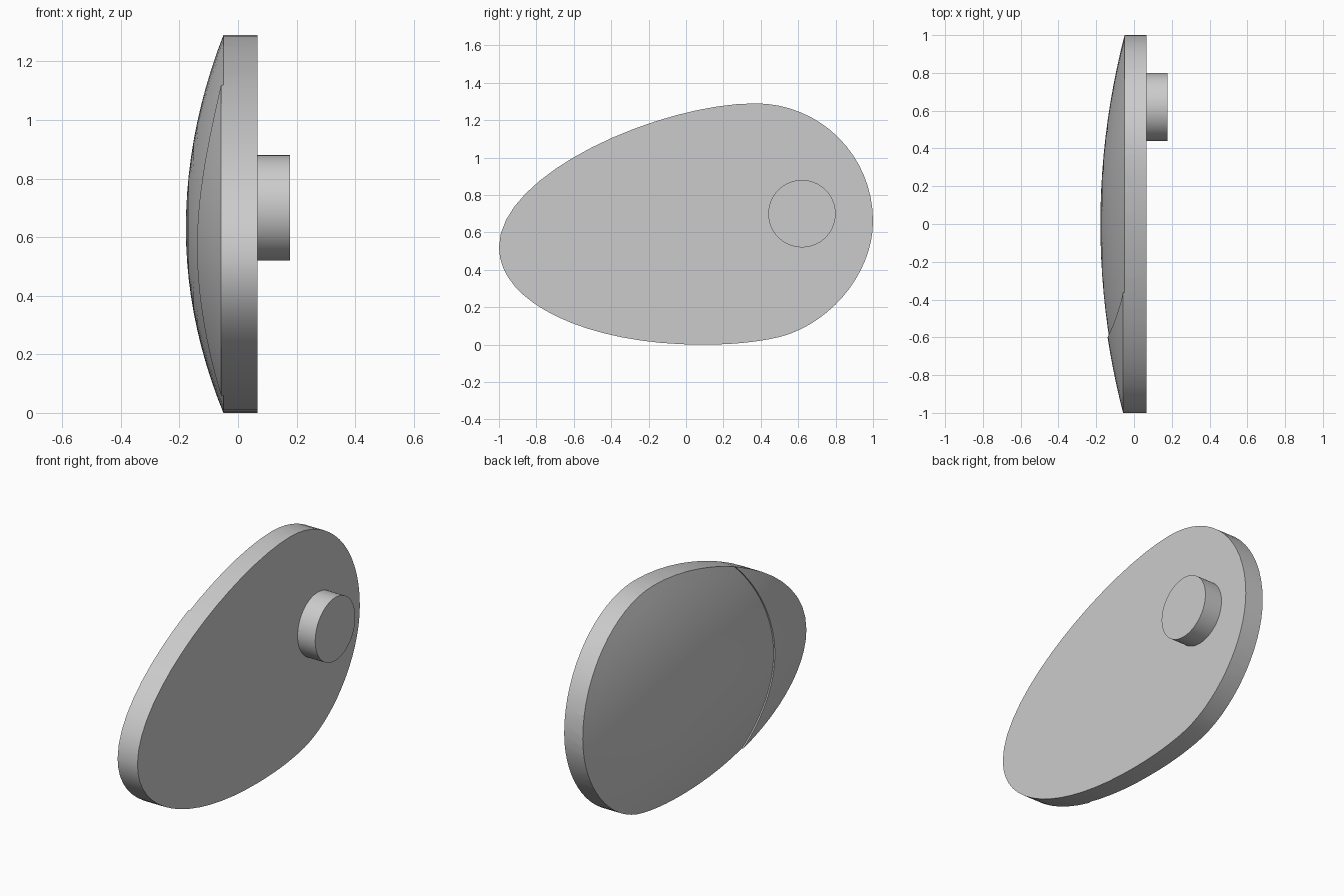
import bpy, bmesh, math
from mathutils import Vector
from mathutils.geometry import interpolate_bezier

if "Cube" in bpy.data.objects:
    bpy.data.objects.remove(bpy.data.objects["Cube"], do_unlink=True)

grey = bpy.data.materials.new("plain grey")
grey.use_nodes = True
grey.diffuse_color = (0.6, 0.6, 0.6, 1)
grey.node_tree.nodes["Principled BSDF"].inputs["Base Color"].default_value = (0.6, 0.6, 0.6, 1)

CENTRE = Vector((0, 0.63))
RIM, BACK, DOME, STEP = -0.05, 0.067, 0.128, 0.008

# Egg-shaped outline in (y, z): one cubic segment per row
SEGMENTS = [
    [(0.37, 1.29), (-0.13, 1.29), (-1, 0.92), (-1, 0.52)],
    [(-1, 0.52), (-1, 0.22), (-0.52, 0), (0.08, 0)],
    [(0.08, 0), (0.25, 0), (0.35, 0.012), (0.45, 0.03)],
    [(0.45, 0.03), (0.75, 0.08), (1, 0.37), (1, 0.66)],
    [(1, 0.66), (1, 1.01), (0.72, 1.29), (0.37, 1.29)],
]
outline = []
for seg in SEGMENTS:
    a, b, c, d = [Vector((y, z, 0)) for y, z in seg]
    outline += [p.to_2d() for p in interpolate_bezier(a, b, c, d, 17)[:-1]]


def finish(name, bm):
    bmesh.ops.recalc_face_normals(bm, faces=bm.faces)
    mesh = bpy.data.meshes.new(name)
    bm.to_mesh(mesh)
    bm.free()
    mesh.materials.append(grey)
    obj = bpy.data.objects.new(name, mesh)
    bpy.context.collection.objects.link(obj)
    return obj


def domed_solid(name, reach, lift, flat_x, rings=12):
    """Domed sheet over the outline, closed by a flat face at flat_x."""
    bm = bmesh.new()
    tip = bm.verts.new((RIM - DOME - lift, *CENTRE))
    loops = []
    for i in range(1, rings + 1):
        t = reach * i / rings
        x = RIM - DOME * (1 - t * t) - lift
        loops.append([bm.verts.new((x, *CENTRE.lerp(p, t))) for p in outline])
    loops.append([bm.verts.new((flat_x, *CENTRE.lerp(p, reach))) for p in outline])
    n = len(outline)
    for k in range(n):
        j = (k + 1) % n
        bm.faces.new((tip, loops[0][k], loops[0][j]))
        for inner, outer in zip(loops, loops[1:]):
            bm.faces.new((inner[k], outer[k], outer[j], inner[j]))
    bm.faces.new(loops[-1])
    return finish(name, bm)


def prism(name, points, x0, x1):
    bm = bmesh.new()
    face = bm.faces.new([bm.verts.new((x0, y, z)) for y, z in points])
    new = bmesh.ops.extrude_face_region(bm, geom=[face])["geom"]
    bmesh.ops.translate(bm, vec=(x1 - x0, 0, 0),
                        verts=[v for v in new if isinstance(v, bmesh.types.BMVert)])
    return finish(name, bm)


def arc(y, z, radius, start, end, steps):
    angles = [math.radians(start + (end - start) * i / steps) for i in range(steps + 1)]
    return [(y + radius * math.cos(a), z + radius * math.sin(a)) for a in angles]


def cut(obj, cutter, operation):
    """Apply a boolean and discard the cutter."""
    mod = obj.modifiers.new("cut", "BOOLEAN")
    mod.operation, mod.object, mod.solver = operation, cutter, "EXACT"
    cutter.hide_render = True
    graph = bpy.context.evaluated_depsgraph_get()
    graph.update()
    mesh = bpy.data.meshes.new_from_object(obj.evaluated_get(graph))
    obj.modifiers.clear()
    obj.data = mesh
    bpy.data.objects.remove(cutter, do_unlink=True)


# Domed body, with everything behind a curved line lowered by a small step
body = domed_solid("domed_body", 1, STEP, BACK)
recess = domed_solid("recess_cutter", 1.1, 0, -0.4)
behind_line = prism("line_cutter", arc(0.2, 0.55, 0.8, 90, 270, 64) + [(1.4, -0.25), (1.4, 1.35)], -0.6, 0.3)
cut(recess, behind_line, "INTERSECT")
cut(body, recess, "DIFFERENCE")

# Round mounting peg on the flat side
peg = prism("mounting_peg", arc(0.62, 0.70, 0.18, 0, 354.375, 63), BACK - 0.01, 0.178)

bpy.ops.object.select_all(action="DESELECT")
for obj in (body, peg):
    obj.select_set(True)
bpy.context.view_layer.objects.active = body
bpy.ops.object.shade_smooth_by_angle(angle=math.radians(30))
